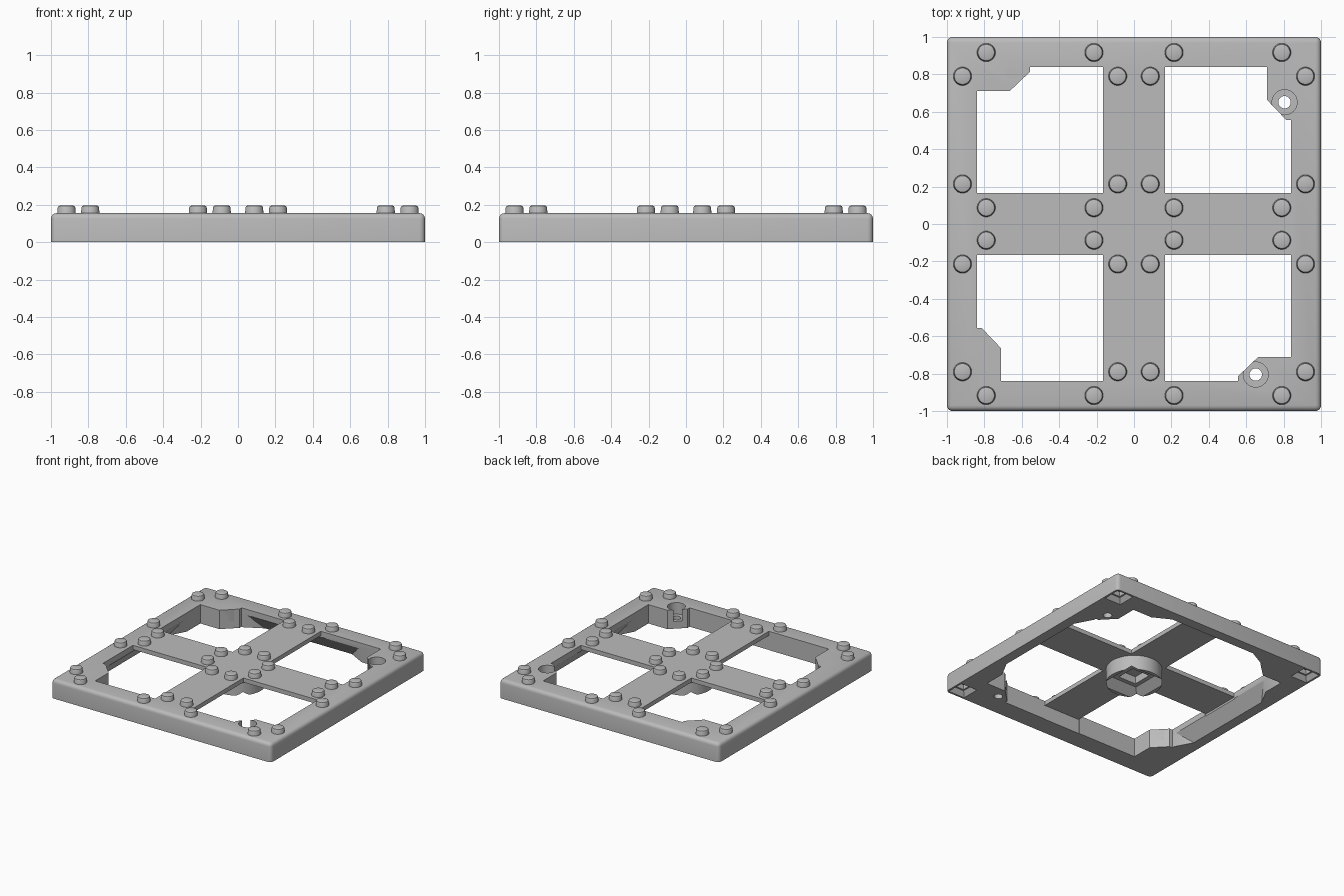
import bpy, bmesh, math
from mathutils import Matrix

cube = bpy.data.objects.get("Cube")
if cube:
    bpy.data.objects.remove(cube, do_unlink=True)

TOP, PLATE = 0.155, 0.12        # top surface, underside of the cross arms
INNER, ARM = 0.84, 0.165        # inner edge of the rim, half width of the arms

grey = bpy.data.materials.new("mid_grey")
grey.use_nodes = True
colour = (0.5, 0.5, 0.5, 1)
grey.diffuse_color = colour
grey.node_tree.nodes["Principled BSDF"].inputs["Base Color"].default_value = colour


def add_object(name, bm):
    bmesh.ops.recalc_face_normals(bm, faces=bm.faces[:])
    mesh = bpy.data.meshes.new(name)
    bm.to_mesh(mesh)
    bm.free()
    mesh.materials.append(grey)
    obj = bpy.data.objects.new(name, mesh)
    bpy.context.collection.objects.link(obj)
    return obj


def prism(points, z0, z1):
    bm = bmesh.new()
    low = [bm.verts.new((x, y, z0)) for x, y in points]
    high = [bm.verts.new((x, y, z1)) for x, y in points]
    bm.faces.new(low[::-1])
    bm.faces.new(high)
    for i in range(len(points)):
        j = i - 1
        bm.faces.new((low[j], low[i], high[i], high[j]))
    return bm


def square(x, y, half):
    return [(x - half, y - half), (x + half, y - half),
            (x + half, y + half), (x - half, y + half)]


def hull(points):
    bm = bmesh.new()
    verts = [bm.verts.new(p) for p in points]
    bmesh.ops.convex_hull(bm, input=verts)
    return bm


def frustum(x, y, z0, half0, z1, half1):
    return hull([(a, b, z0) for a, b in square(x, y, half0)] +
                [(a, b, z1) for a, b in square(x, y, half1)])


def disc(x, y, r0, r1, z0, z1, segments=40):
    bm = bmesh.new()
    bmesh.ops.create_cone(bm, cap_ends=True, segments=segments, radius1=r0, radius2=r1,
                          depth=z1 - z0, matrix=Matrix.Translation((x, y, (z0 + z1) / 2)))
    return bm


def cut(target, bm, turn=0):
    bm.transform(Matrix.Rotation(turn, 4, "Z"))
    cutter = add_object("cutter", bm)
    cutter.hide_render = True
    mod = target.modifiers.new("cut", "BOOLEAN")
    mod.operation, mod.solver, mod.object = "DIFFERENCE", "MANIFOLD", cutter
    bpy.context.view_layer.objects.active = target
    bpy.ops.object.modifier_apply(modifier=mod.name)
    bpy.data.objects.remove(cutter, do_unlink=True)


def smooth(obj):
    bpy.ops.object.select_all(action="DESELECT")
    obj.select_set(True)
    bpy.context.view_layer.objects.active = obj
    bpy.ops.object.shade_smooth_by_angle(angle=math.radians(30))


# Slab with rounded upright and top edges
bm = prism(square(0, 0, 1), 0, TOP)
edges = [e for e in bm.edges if max(v.co.z for v in e.verts) > 0.1]
bmesh.ops.bevel(bm, geom=edges, offset=0.03, segments=4, profile=0.5, affect="EDGES")
frame = add_object("frame", bm)
turns = [k * math.pi / 2 for k in range(4)]

# Four windows, each with the outline of a screw boss
window = [(ARM, ARM), (INNER, ARM), (INNER, 0.555), (0.815, 0.555),
          (0.71, 0.665), (0.71, INNER), (ARM, INNER)]
for turn in turns:
    cut(frame, prism(window, -0.1, 0.3), turn)

# Hollow underside of the crossing arms
a, r = ARM + 0.006, INNER + 0.003
cross = [(a, a), (a, r), (-a, r), (-a, a), (-r, a), (-r, -a),
         (-a, -a), (-a, -r), (a, -r), (a, -a), (r, -a), (r, a)]
cut(frame, prism(cross, -0.1, PLATE))

# Rim reliefs, screw holes and corner pockets
boss = (0.805, 0.651)
for turn in turns:
    # sloping relief in the rim around the arm end
    cut(frame, hull([(s * x, y, z) for s in (-1, 1) for x, y, z in
                     ((0.55, 0.834, -0.013), (0.38, 0.925, -0.013),
                      (0.52, 0.834, PLATE - 0.004))]), turn)
    # counterbored screw hole
    cut(frame, disc(*boss, 0.067, 0.067, 0.06, 0.3), turn)
    cut(frame, disc(*boss, 0.033, 0.033, -0.1, 0.2), turn)
    # stepped corner pocket
    cut(frame, frustum(0.91, 0.91, -0.01, 0.08, 0.04, 0.05), turn)
    cut(frame, prism(square(0.91, 0.91, 0.037), 0.02, 0.08), turn)
smooth(frame)

# Centre socket under the crossing arms
socket = add_object("centre_socket", disc(0, 0, 0.21, 0.21, 0, PLATE + 0.01, 48))
cut(socket, frustum(0, 0, -0.01, 0.19, 0.06, 0.115))
cut(socket, prism(square(0, 0, 0.08), 0.03, PLATE))
smooth(socket)

# Round studs with softened tops
bm = disc(0, 0, 0.05, 0.046, TOP - 0.01, 0.195, 32)
rim = [e for e in bm.edges if min(v.co.z for v in e.verts) > TOP]
bmesh.ops.bevel(bm, geom=rim, offset=0.009, segments=2, profile=0.5, affect="EDGES")
stud = add_object("stud", bm)
smooth(stud)
spots = [(p, q) for p in (0.214, 0.79) for q in (0.087, 0.917)]
spots += [(q, p) for p, q in spots]
places = [(sx * x, sy * y) for sx in (-1, 1) for sy in (-1, 1) for x, y in spots]
for i, (x, y) in enumerate(places):
    part = stud
    if i:
        part = stud.copy()
        part.name = "stud_%02d" % i
        bpy.context.collection.objects.link(part)
    part.location = (x, y, 0)
